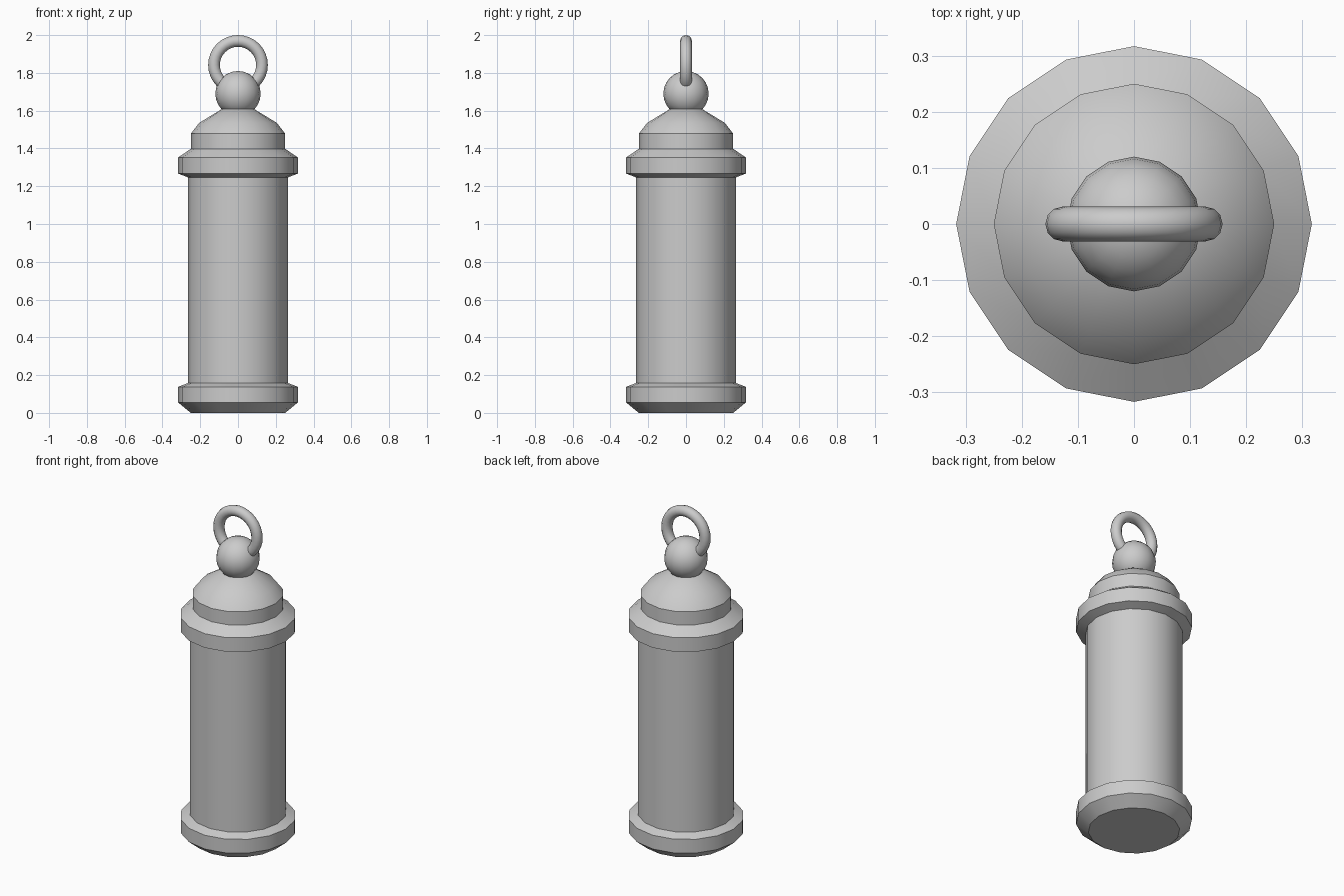
import bpy, bmesh
from math import cos, sin, pi, radians

if "Cube" in bpy.data.objects:
    bpy.data.objects.remove(bpy.data.objects["Cube"])

SIDES = 16


def finish(obj):
    bpy.ops.object.select_all(action='DESELECT')
    obj.select_set(True)
    bpy.context.view_layer.objects.active = obj
    bpy.ops.object.shade_smooth_by_angle(angle=radians(32))


def lathe(name, profile):
    """Revolve (radius, z) points, bottom to top, around z; radius 0 closes to a cap."""
    bm = bmesh.new()
    rings = []
    for r, z in profile:
        if r == 0:
            rings.append([bm.verts.new((0, 0, z))] * SIDES)
        else:
            rings.append([bm.verts.new((r * cos(2 * pi * i / SIDES),
                                        r * sin(2 * pi * i / SIDES), z))
                          for i in range(SIDES)])
    for a, b in zip(rings, rings[1:]):
        for i in range(SIDES):
            j = (i + 1) % SIDES
            quad = [a[i], a[j], b[j], b[i]]
            bm.faces.new(list(dict.fromkeys(quad)))
    mesh = bpy.data.meshes.new(name)
    bm.to_mesh(mesh)
    bm.free()
    obj = bpy.data.objects.new(name, mesh)
    bpy.context.collection.objects.link(obj)
    finish(obj)


# Cylinder parts, meeting edge to edge
lathe("base_collar", [(0, 0), (0.25, 0), (0.317, 0.055), (0.317, 0.138), (0.265, 0.158)])
lathe("body", [(0.265, 0.158), (0.265, 1.247)])
lathe("top_collar", [(0.265, 1.247), (0.317, 1.267), (0.317, 1.352), (0.25, 1.398)])
lathe("domed_lid", [(0.25, 1.398), (0.25, 1.478), (0.206, 1.535), (0.083, 1.61), (0, 1.615)])

# Ball finial
bpy.ops.mesh.primitive_uv_sphere_add(segments=SIDES, ring_count=12, radius=0.12,
                                     location=(0, 0, 1.69))
ball = bpy.context.object
ball.name = "ball_finial"
finish(ball)

# Hanging ring, standing in the xz plane
bpy.ops.mesh.primitive_torus_add(major_radius=0.127, minor_radius=0.031,
                                 major_segments=32, minor_segments=12,
                                 location=(0, 0, 1.842), rotation=(pi / 2, 0, 0))
ring = bpy.context.object
ring.name = "hanging_ring"
finish(ring)
